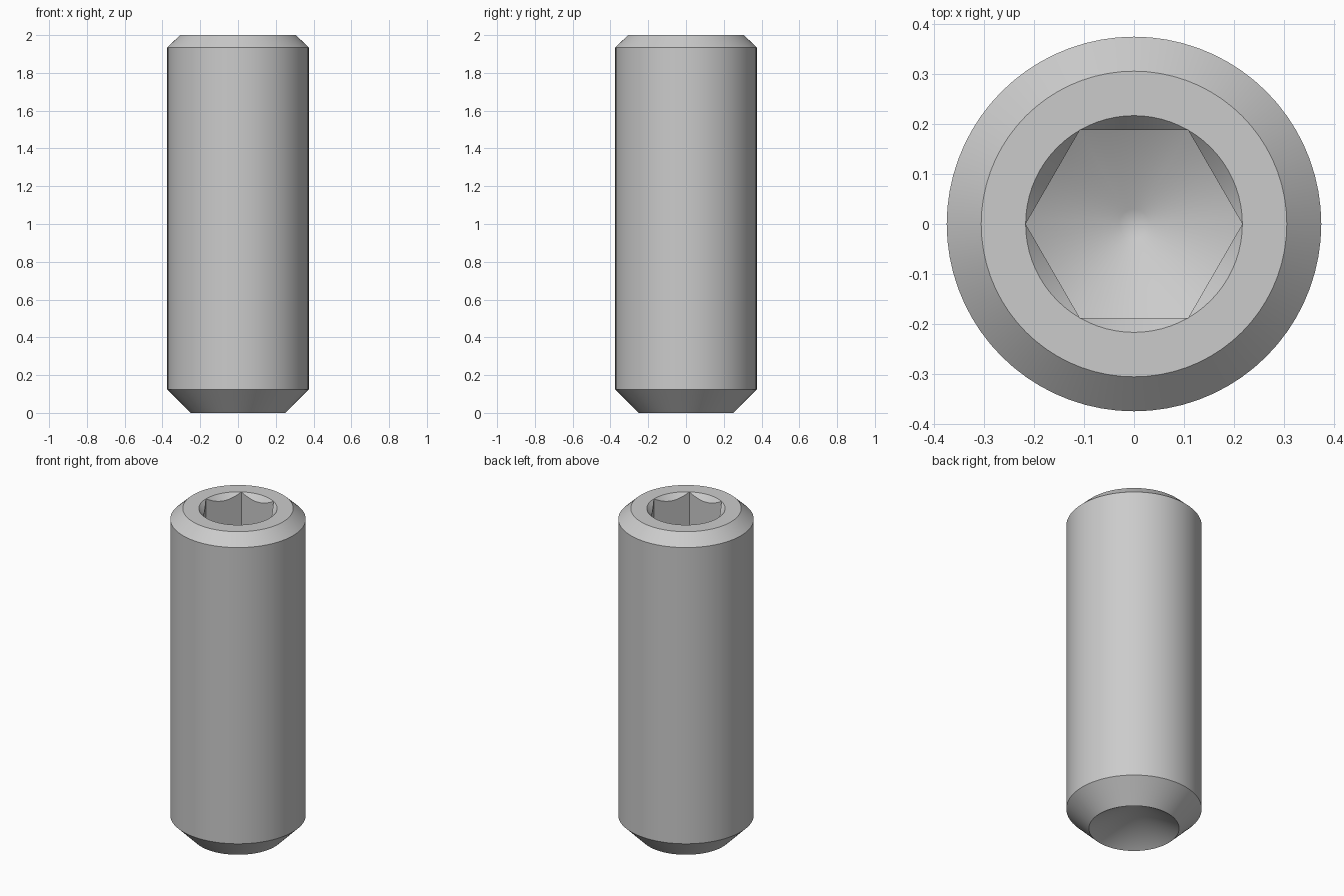
import bpy, bmesh
from math import cos, sin, tan, pi, radians

cube = bpy.data.objects.get("Cube")
if cube:
    bpy.data.objects.remove(cube, do_unlink=True)

SEGMENTS = 72            # a multiple of six, so hexagon corners fall on vertices
LENGTH, RADIUS = 2.0, 0.375
TOP_RADIUS, TOP_CHAMFER = 0.306, 0.065
POINT_RADIUS, POINT_CHAMFER = 0.25, 0.125
SOCKET_RADIUS, SOCKET_DEPTH = 0.217, 0.4375
TIP_RADIUS = 0.03
DRILL_SLOPE = tan(radians(30))
COUNTERSINK_SLOPE = 1.15


def circle(radius, z):
    return lambda angle: (radius, z)


def hexagon(z, slope):
    """Hexagon outline whose height follows a cone, highest at the corners."""
    def point(angle):
        off_flat = angle % (pi / 3) - pi / 6
        radius = SOCKET_RADIUS * cos(pi / 6) / cos(off_flat)
        return radius, z - (SOCKET_RADIUS - radius) * slope
    return point


def loft(bm, profiles, bottom_z, tip_z):
    """Skin rings from the lower apex to the upper apex."""
    angles = [2 * pi * i / SEGMENTS for i in range(SEGMENTS)]
    rings = []
    for profile in profiles:
        ring = []
        for a in angles:
            r, z = profile(a)
            ring.append(bm.verts.new((r * cos(a), r * sin(a), z)))
        rings.append(ring)
    first = bm.verts.new((0, 0, bottom_z))
    last = bm.verts.new((0, 0, tip_z))
    for i in range(SEGMENTS):
        j = (i + 1) % SEGMENTS
        bm.faces.new((first, rings[0][j], rings[0][i]))
        for low, high in zip(rings, rings[1:]):
            bm.faces.new((low[i], low[j], high[j], high[i]))
        bm.faces.new((rings[-1][i], rings[-1][j], last))


# Cupped point, shank, chamfered top, countersink, hexagon socket, drill cone
socket_floor = LENGTH - SOCKET_DEPTH
tip_z = socket_floor - (SOCKET_RADIUS - TIP_RADIUS) * DRILL_SLOPE
profiles = [
    circle(POINT_RADIUS, 0),
    circle(RADIUS, POINT_CHAMFER),
    circle(RADIUS, LENGTH - TOP_CHAMFER),
    circle(TOP_RADIUS, LENGTH),
    circle(SOCKET_RADIUS, LENGTH),
    hexagon(LENGTH, COUNTERSINK_SLOPE),
    hexagon(socket_floor, DRILL_SLOPE),
    circle(TIP_RADIUS, tip_z),
]
bm = bmesh.new()
loft(bm, profiles, POINT_RADIUS * DRILL_SLOPE, tip_z - 0.005)
bmesh.ops.remove_doubles(bm, verts=bm.verts, dist=1e-5)
bmesh.ops.recalc_face_normals(bm, faces=bm.faces)

mesh = bpy.data.meshes.new("set_screw")
bm.to_mesh(mesh)
bm.free()
screw = bpy.data.objects.new("set_screw", mesh)
bpy.context.collection.objects.link(screw)

# Plain steel grey
steel = bpy.data.materials.new("steel_grey")
steel.use_nodes = True
grey = (0.6, 0.6, 0.6, 1)
steel.diffuse_color = grey
steel.node_tree.nodes["Principled BSDF"].inputs["Base Color"].default_value = grey
mesh.materials.append(steel)

# Smooth round walls, crisp chamfers and socket edges
bpy.ops.object.select_all(action='DESELECT')
screw.select_set(True)
bpy.context.view_layer.objects.active = screw
bpy.ops.object.shade_smooth_by_angle(angle=radians(32))
